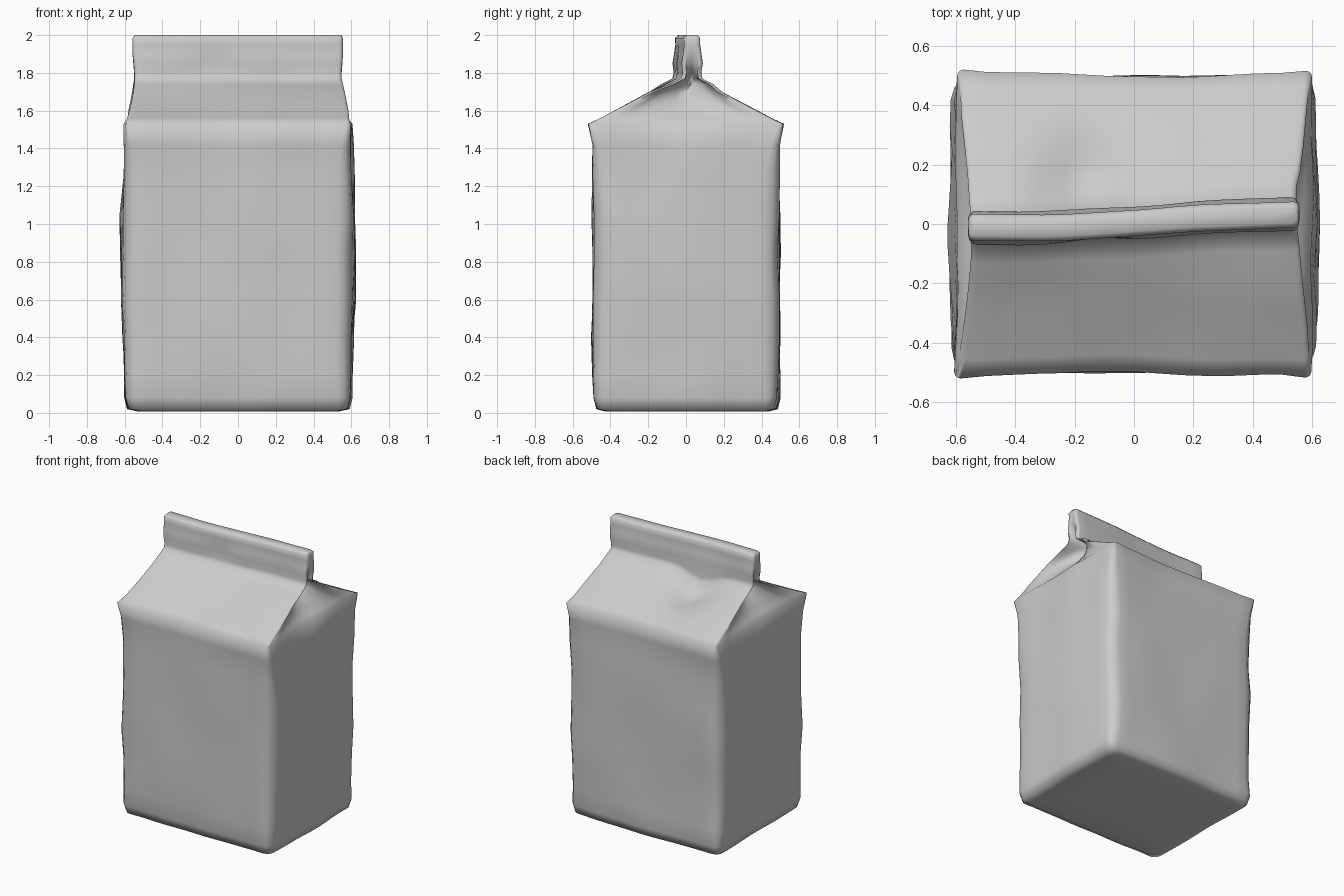
import bpy, bmesh, math
from mathutils import Vector, noise

cube = bpy.data.objects.get("Cube")
if cube:
    bpy.data.objects.remove(cube)

paper = bpy.data.materials.new("grey paper")
paper.use_nodes = True
colour = (0.6, 0.6, 0.6, 1)
paper.diffuse_color = colour
paper.node_tree.nodes["Principled BSDF"].inputs["Base Color"].default_value = colour

LONG, SHORT, ARC = 14, 10, 3


def ring(hx, hy, z, r, tuck=0.0):
    """Rounded rectangle at height z; tuck folds the end panels inwards as a V."""
    pts = []
    corners = [(1, -1), (1, 1), (-1, 1), (-1, -1)]
    for i, (sx, sy) in enumerate(corners):
        centre = Vector((sx * (hx - r), sy * (hy - r), z))
        for k in range(ARC + 1):
            a = math.radians(-90 + 90 * i + 90 * k / ARC)
            pts.append(centre + r * Vector((math.cos(a), math.sin(a), 0)))
        # straight run towards the next corner
        nx, ny = corners[(i + 1) % 4]
        a = math.radians(90 * i)
        start = centre + r * Vector((math.cos(a), math.sin(a), 0))
        end = Vector((nx * (hx - r), ny * (hy - r), z)) + r * Vector((math.cos(a), math.sin(a), 0))
        count = SHORT if i % 2 == 0 else LONG
        for k in range(1, count):
            p = start.lerp(end, k / count)
            if i % 2 == 0:
                p.x -= sx * tuck * (1 - abs(p.y) / hy)
            pts.append(p)
    return pts


def crumple(p):
    """Gentle creases over the whole bag, plus the larger dents."""
    q = p.copy()
    n = noise.noise_vector(p * 3.3 + Vector((4, 1, 7)))
    amount = 0.016 if p.z < 1.75 else 0.008
    q += Vector((n.x, n.y, 0)) * amount
    # pushed-in hollow on the back roof slope
    if p.y > 0.03 and 1.54 < p.z < 1.8:
        q.z -= 0.10 * math.exp(-((p.x + 0.16) / 0.13) ** 2 - ((p.y - 0.14) / 0.13) ** 2)
    # sideways wave of the folded top
    if p.z > 1.72:
        q.y += 0.022 * math.sin(3.2 * (p.x - 0.05)) + 0.008
    # slack crease across the front of the fold
    if p.y < 0 and p.z > 1.78:
        q.y += 0.015 * math.exp(-((p.x + 0.12) / 0.1) ** 2 - ((p.z - 1.86) / 0.04) ** 2)
    return q


# Levels: half width, half depth, height, corner radius, end tuck
levels = [
    (0.30, 0.25, 0.012, 0.05, 0),
    (0.53, 0.43, 0.008, 0.06, 0),
    (0.585, 0.475, 0.02, 0.05, 0),
    (0.60, 0.49, 0.08, 0.06, 0),
    (0.60, 0.492, 0.20, 0.08, 0),
    (0.605, 0.492, 0.40, 0.08, -0.005),
    (0.608, 0.492, 0.60, 0.08, -0.012),
    (0.61, 0.492, 0.85, 0.08, -0.015),
    (0.608, 0.492, 1.05, 0.08, -0.012),
    (0.602, 0.492, 1.25, 0.07, -0.01),
    (0.598, 0.493, 1.42, 0.045, -0.005),
    (0.598, 0.505, 1.53, 0.02, 0),
]
for t in (0.12, 0.3, 0.5, 0.7, 0.87, 1.0):   # sloping roof with tucked ends
    levels.append((0.59 - 0.04 * t, 0.505 - 0.45 * t, 1.53 + 0.24 * t, 0.02, 0.19 * t))
levels += [                                  # pinched upright fold
    (0.55, 0.048, 1.80, 0.02, 0.05),
    (0.553, 0.055, 1.85, 0.02, 0.02),
    (0.556, 0.048, 1.90, 0.02, 0),
    (0.556, 0.042, 1.95, 0.02, 0),
    (0.555, 0.044, 1.985, 0.02, 0),
    (0.545, 0.028, 2.0, 0.015, 0),
]

bm = bmesh.new()
rows = [[bm.verts.new(crumple(p)) for p in ring(*level)] for level in levels]
for low, high in zip(rows, rows[1:]):
    for i in range(len(low)):
        j = (i + 1) % len(low)
        bm.faces.new((low[i], low[j], high[j], high[i]))
bm.faces.new(list(reversed(rows[0])))
bm.faces.new(rows[-1])

# Creased corner points where the paper sticks out
for v in bm.verts:
    if abs(v.co.z - 1.53) < 0.005 and abs(v.co.x) > 0.56 and abs(v.co.y) > 0.47:
        v.co.y *= 1.015
bmesh.ops.recalc_face_normals(bm, faces=bm.faces)

mesh = bpy.data.meshes.new("paper_bag")
bm.to_mesh(mesh)
bm.free()
mesh.materials.append(paper)
bag = bpy.data.objects.new("paper_bag", mesh)
bpy.context.collection.objects.link(bag)
bpy.ops.object.select_all(action="DESELECT")
bag.select_set(True)
bpy.context.view_layer.objects.active = bag
bpy.ops.object.shade_smooth_by_angle(angle=math.radians(75))
